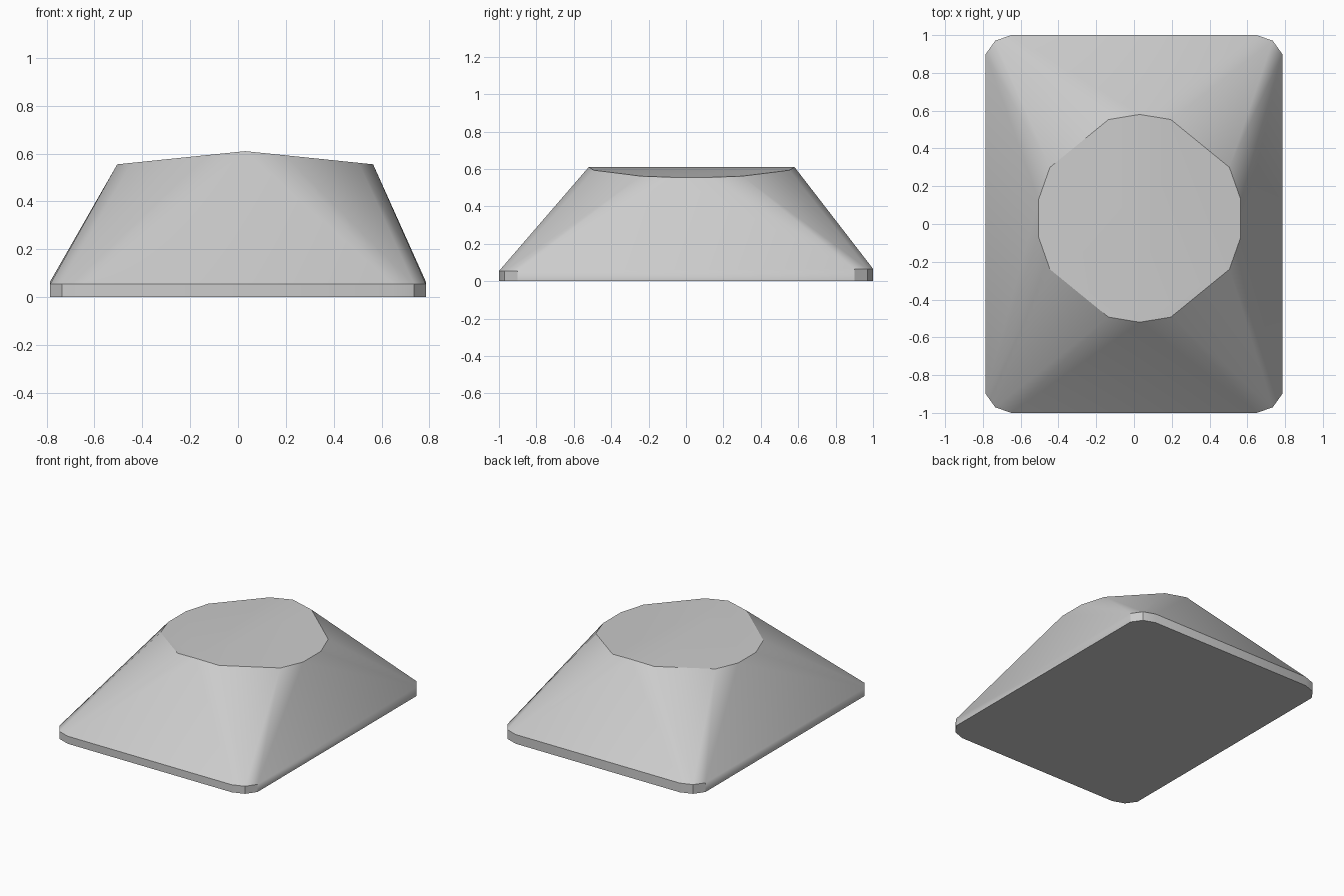
import bpy, bmesh, math

cube = bpy.data.objects.get("Cube")
if cube:
    bpy.data.objects.remove(cube, do_unlink=True)

grey = bpy.data.materials.new("light_grey")
grey.use_nodes = True
colour = (0.6, 0.6, 0.6, 1)
grey.diffuse_color = colour
grey.node_tree.nodes["Principled BSDF"].inputs["Base Color"].default_value = colour


def mirrored(quarter):
    """Repeat a quarter outline in all four quadrants."""
    return {(sx * x, sy * y) for x, y in quarter for sx in (1, -1) for sy in (1, -1)}


bm = bmesh.new()

# Rim with chamfered corners, slightly taller at the back
for x, y in mirrored([(0.785, 0.90), (0.735, 0.97), (0.65, 1.0)]):
    bm.verts.new((x, y, 0))
    bm.verts.new((x, y, 0.06 + 0.006 * y))

# Offset rounded top with a shallow ridge running front to back
centre, ridge_z, drop = 0.03, 0.61, 0.055
half_width = 0.535
for x, y in mirrored([(half_width, 0.10), (0.475, 0.27), (0.165, 0.523), (0, 0.55)]):
    bm.verts.new((centre + x, centre + y, ridge_z - drop * abs(x) / half_width))

# Skin the rim and top, then merge the flat areas
bmesh.ops.convex_hull(bm, input=bm.verts[:])
bmesh.ops.dissolve_limit(bm, angle_limit=math.radians(0.5),
                         verts=bm.verts[:], edges=bm.edges[:])
bmesh.ops.recalc_face_normals(bm, faces=bm.faces[:])

mesh = bpy.data.meshes.new("tapered_cap")
bm.to_mesh(mesh)
bm.free()
mesh.materials.append(grey)
cap = bpy.data.objects.new("tapered_cap", mesh)
bpy.context.collection.objects.link(cap)

# Smooth the sloped sides but keep the rim and top edges crisp
bpy.context.view_layer.objects.active = cap
cap.select_set(True)
bpy.ops.object.shade_smooth_by_angle(angle=math.radians(30))
